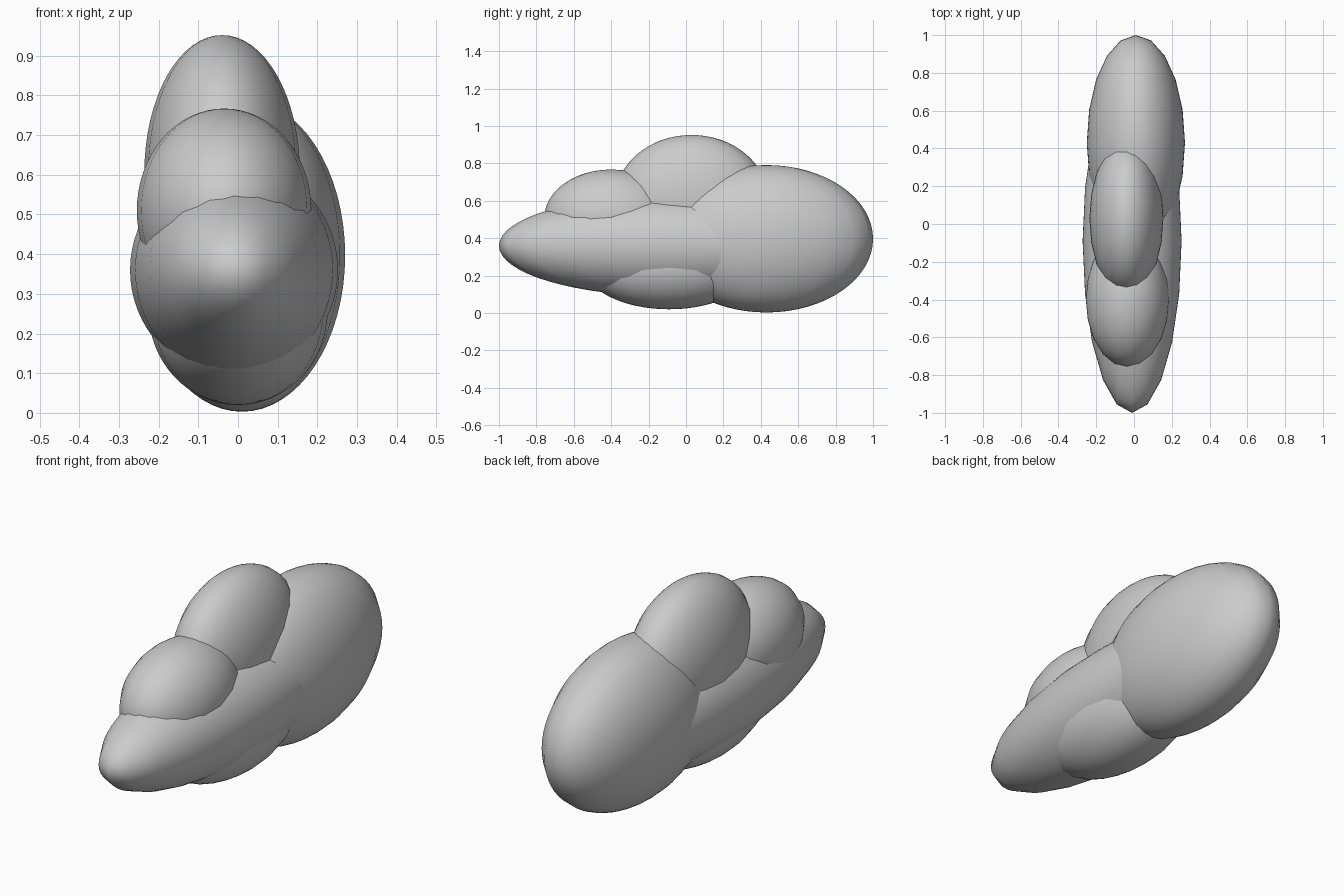
import bpy

if "Cube" in bpy.data.objects:
    bpy.data.objects.remove(bpy.data.objects["Cube"])

# name: (centre, radii) of each overlapping ellipsoid lobe
LOBES = {
    "rear_lobe": ((0.01, 0.43, 0.397), (0.26, 0.57, 0.394)),
    "long_front_lobe": ((-0.01, -0.09, 0.36), (0.262, 0.91, 0.27)),
    "underside_lobe": ((0.0, -0.09, 0.26), (0.226, 0.46, 0.24)),
    "top_lobe": ((-0.04, 0.03, 0.605), (0.196, 0.41, 0.347)),
    "front_top_lobe": ((-0.035, -0.40, 0.51), (0.22, 0.357, 0.257)),
}


def lobe(name, centre, radii):
    bpy.ops.mesh.primitive_uv_sphere_add(segments=20, ring_count=32, radius=1, location=centre)
    ob = bpy.context.object
    ob.name = name
    ob.scale = radii
    bpy.ops.object.transform_apply(location=False, rotation=False, scale=True)
    bpy.ops.object.shade_smooth()


for name, (centre, radii) in LOBES.items():
    lobe(name, centre, radii)
